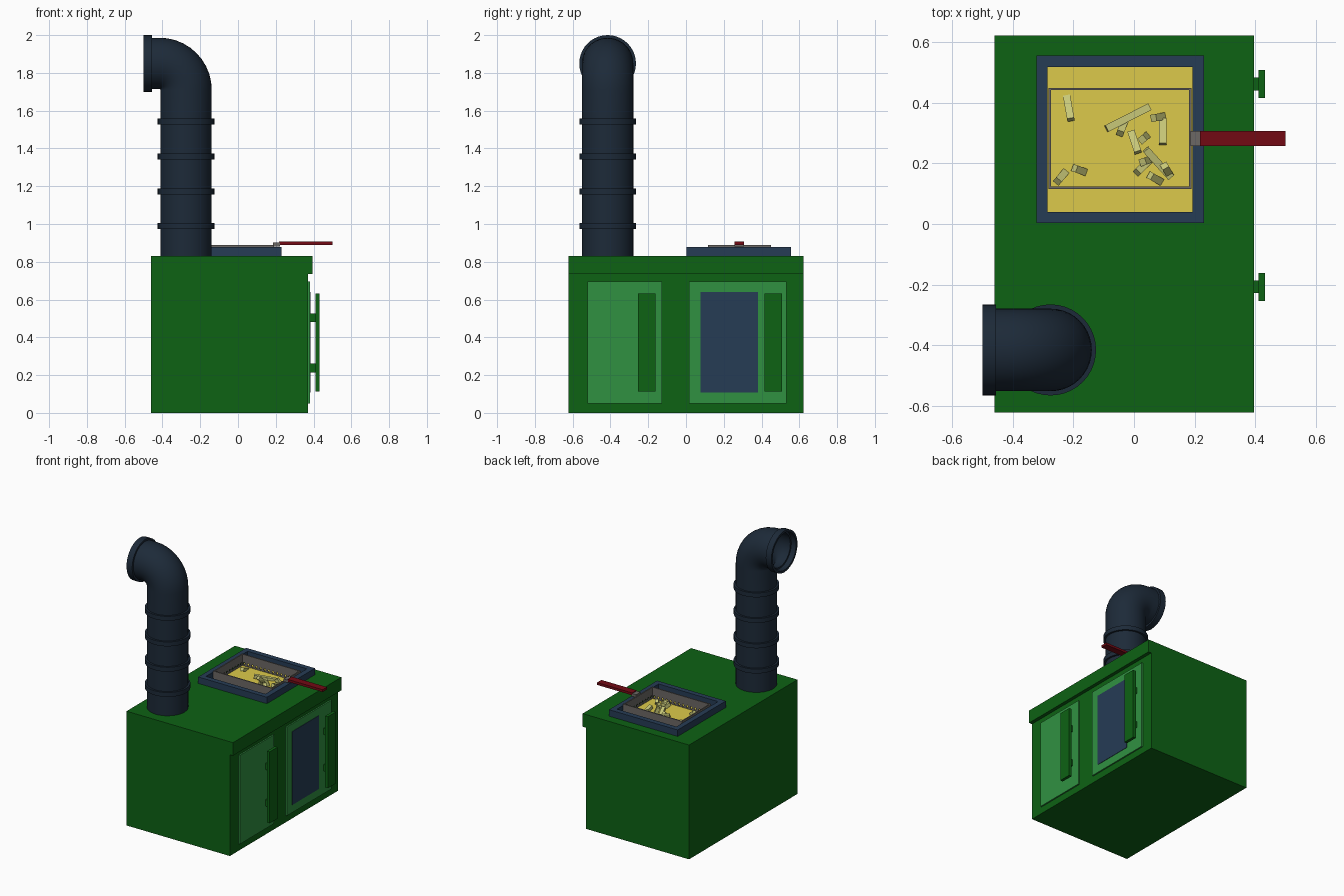
import bpy, bmesh, math
from mathutils import Vector, Matrix

if "Cube" in bpy.data.objects:
    bpy.data.objects.remove(bpy.data.objects["Cube"])


def material(name, rgb):
    m = bpy.data.materials.new(name)
    m.diffuse_color = (*rgb, 1)
    m.use_nodes = True
    m.node_tree.nodes["Principled BSDF"].inputs["Base Color"].default_value = m.diffuse_color
    return m


GREEN = material("dark_green", (0.004, 0.122, 0.007))
DOOR = material("light_green", (0.03, 0.283, 0.053))
NAVY = material("navy", (0.019, 0.045, 0.091))
PIPE = material("pipe_steel", (0.012, 0.023, 0.04))
OIL = material("oil_yellow", (0.72, 0.59, 0.07))
FRY = material("fry_yellow", (0.58, 0.58, 0.19))
RED = material("dark_red", (0.17, 0.003, 0.007))
MESH = material("basket_grey", (0.15, 0.14, 0.13))


def finish(name, bm, mat, fix=True):
    if fix:
        bmesh.ops.recalc_face_normals(bm, faces=bm.faces)
    me = bpy.data.meshes.new(name)
    bm.to_mesh(me)
    bm.free()
    ob = bpy.data.objects.new(name, me)
    bpy.context.collection.objects.link(ob)
    if mat:
        me.materials.append(mat)
    return ob


def add_box(bm, x, y, z, mat=None):
    size = Matrix.Diagonal((x[1] - x[0], y[1] - y[0], z[1] - z[0], 1))
    mid = Vector((sum(x) / 2, sum(y) / 2, sum(z) / 2))
    bmesh.ops.create_cube(bm, size=1, matrix=Matrix.Translation(mid) @ size)


def boxes(name, mat, *items):
    bm = bmesh.new()
    for it in items:
        add_box(bm, *it)
    return finish(name, bm, mat)


# Cabinet: side profile with the top lip, extruded along y
bm = bmesh.new()
profile = [(-0.46, 0), (0.37, 0), (0.37, 0.735), (0.395, 0.735), (0.395, 0.83), (-0.46, 0.83)]
face = bm.faces.new([bm.verts.new((x, -0.622, z)) for x, z in profile])
ext = bmesh.ops.extrude_face_region(bm, geom=[face])
bmesh.ops.translate(bm, vec=(0, 1.244, 0),
                    verts=[v for v in ext["geom"] if isinstance(v, bmesh.types.BMVert)])
cabinet = finish("cabinet", bm, GREEN)

# Oil well cut into the cabinet top
IX, IY = (-0.285, 0.192), (0.04, 0.517)
cutter = boxes("well_cutter", None, (IX, IY, (0.7, 0.95)))
cutter.hide_render = True
cutter.display_type = 'WIRE'
cut = cabinet.modifiers.new("well", 'BOOLEAN')
cut.object = cutter
cut.operation = 'DIFFERENCE'
cut.solver = 'EXACT'
bpy.context.view_layer.objects.active = cabinet
bpy.ops.object.modifier_apply(modifier="well")
bpy.data.objects.remove(cutter)

# Raised rim around the well, and the oil
OX, OY, RZ = (-0.322, 0.23), (0.003, 0.555), (0.829, 0.877)
boxes("fryer_rim", NAVY,
      (OX, (OY[0], IY[0]), RZ), (OX, (IY[1], OY[1]), RZ),
      ((OX[0], IX[0]), IY, RZ), ((IX[1], OX[1]), IY, RZ))
boxes("oil", OIL, (IX, IY, (0.70, 0.805)))

# Doors, window and pull handles
for name, y0, y1, h0 in (("left", -0.522, -0.127, -0.253), ("right", 0.017, 0.533, 0.415)):
    boxes(name + "_door", DOOR, ((0.365, 0.38), (y0, y1), (0.05, 0.695)))
    h1 = h0 + 0.092
    boxes(name + "_door_handle", GREEN,
          ((0.41, 0.432), (h0, h1), (0.113, 0.632)),
          ((0.378, 0.412), (h0 + 0.025, h1 - 0.025), (0.215, 0.262)),
          ((0.378, 0.412), (h0 + 0.025, h1 - 0.025), (0.48, 0.525)))
boxes("door_window", NAVY, ((0.372, 0.383), (0.078, 0.38), (0.107, 0.64)))

# Chimney: circular sections swept up, round the elbow, out, and back inside
CX, CY, R, RB = -0.275, -0.415, 0.136, 0.15
sections = [(CX, 0.825, 0, R)]
for z in (0.99, 1.173, 1.357, 1.543):
    sections += [(CX, z - 0.016, 0, R), (CX, z - 0.016, 0, RB), (CX, z + 0.016, 0, RB), (CX, z + 0.016, 0, R)]
BEND = 0.14
elbow = []
for i in range(11):
    a = math.pi / 2 * i / 10
    elbow.append((CX - BEND + BEND * math.cos(a), 1.71 + BEND * math.sin(a), a))
H = math.pi / 2
sections += [(x, z, a, R) for x, z, a in elbow]
sections += [(x, 1.85, H, r) for x, r in
             ((-0.455, R), (-0.455, RB), (-0.5, RB), (-0.5, 0.134), (-0.462, 0.134), (-0.462, 0.122))]
sections += [(x, z, a, 0.122) for x, z, a in reversed(elbow)]
sections.append((CX, 0.86, 0, 0.122))
N = 40
bm = bmesh.new()
rings = []
for x, z, a, r in sections:
    ring = []
    for k in range(N):
        t = 2 * math.pi * k / N
        u = r * math.cos(t)
        ring.append(bm.verts.new((x + u * math.cos(a), CY + r * math.sin(t), z + u * math.sin(a))))
    rings.append(ring)
for p, q in zip(rings, rings[1:]):
    for k in range(N):
        bm.faces.new((p[k], p[(k + 1) % N], q[(k + 1) % N], q[k]))
bm.faces.new(rings[0][::-1])
bm.faces.new(rings[-1])
chimney = finish("chimney", bm, PIPE)
chimney.select_set(True)
bpy.context.view_layer.objects.active = chimney
bpy.ops.object.shade_smooth_by_angle(angle=math.radians(35))

# Basket: plates pierced by diamond holes
BX, BY, BZ = (-0.277, 0.186), (0.12, 0.445), (0.765, 0.888)


def pierced(bm, origin, u, v, nu, nv):
    o, u, v = Vector(origin), Vector(u) / nu, Vector(v) / nv
    for i in range(nu):
        for j in range(nv):
            c = [bm.verts.new(o + u * (i + a) + v * (j + b)) for a, b in ((0, 0), (1, 0), (1, 1), (0, 1))]
            d = [bm.verts.new(o + u * (i + a) + v * (j + b))
                 for a, b in ((.5, .2), (.8, .5), (.5, .8), (.2, .5))]
            for k in range(4):
                n = (k + 1) % 4
                bm.faces.new((c[k], c[n], d[k]))
                bm.faces.new((c[n], d[n], d[k]))


bm = bmesh.new()
w, d = BX[1] - BX[0], BY[1] - BY[0]
for y in BY:
    pierced(bm, (BX[0], y, BZ[0]), (w, 0, 0), (0, 0, 0.075), 14, 2)
for x in BX:
    pierced(bm, (x, BY[0], BZ[0]), (0, d, 0), (0, 0, 0.075), 10, 2)
pierced(bm, (BX[0], BY[0], BZ[0]), (w, 0, 0), (0, d, 0), 14, 10)
bmesh.ops.remove_doubles(bm, verts=bm.verts, dist=0.0005)
basket = finish("basket_mesh", bm, MESH)
sol = basket.modifiers.new("thickness", 'SOLIDIFY')
sol.thickness, sol.offset = 0.005, 0
T = 0.004
boxes("basket_band", MESH,
      ((BX[0] - T, BX[1] + T), (BY[0] - T, BY[0] + T), (0.838, BZ[1])),
      ((BX[0] - T, BX[1] + T), (BY[1] - T, BY[1] + T), (0.838, BZ[1])),
      ((BX[0] - T, BX[0] + T), BY, (0.838, BZ[1])),
      ((BX[1] - T, BX[1] + T), BY, (0.838, BZ[1])))

# Basket handle
boxes("handle_joint", MESH, ((0.186, 0.222), (0.257, 0.307), (0.882, 0.902)))
boxes("basket_handle", RED, ((0.217, 0.5), (0.257, 0.307), (0.89, 0.907)))

# Fries: x, y, length, heading, tilt (degrees)
fries = [(-0.215, 0.382, 0.085, 100, 25), (-0.02, 0.35, 0.16, 27, 8), (0.002, 0.27, 0.075, 108, 20),
         (0.095, 0.305, 0.085, 90, 15), (0.08, 0.2, 0.125, -48, 12), (0.035, 0.285, 0.06, 40, 70),
         (0.08, 0.352, 0.05, 10, 50), (-0.24, 0.155, 0.055, 50, 45), (-0.18, 0.178, 0.045, -20, 40),
         (0.03, 0.19, 0.07, 45, 35), (0.07, 0.15, 0.05, -30, 40), (0.045, 0.21, 0.07, 20, 60),
         (0.11, 0.175, 0.06, -60, 50), (-0.04, 0.315, 0.05, 70, 45)]
bm = bmesh.new()
for x, y, length, head, tilt in fries:
    m = (Matrix.Translation((x, y, 0.815)) @ Matrix.Rotation(math.radians(head), 4, 'Z')
         @ Matrix.Rotation(math.radians(tilt), 4, 'Y') @ Matrix.Diagonal((length, 0.024, 0.024, 1)))
    bmesh.ops.create_cube(bm, size=1, matrix=m)
finish("fries", bm, FRY)
